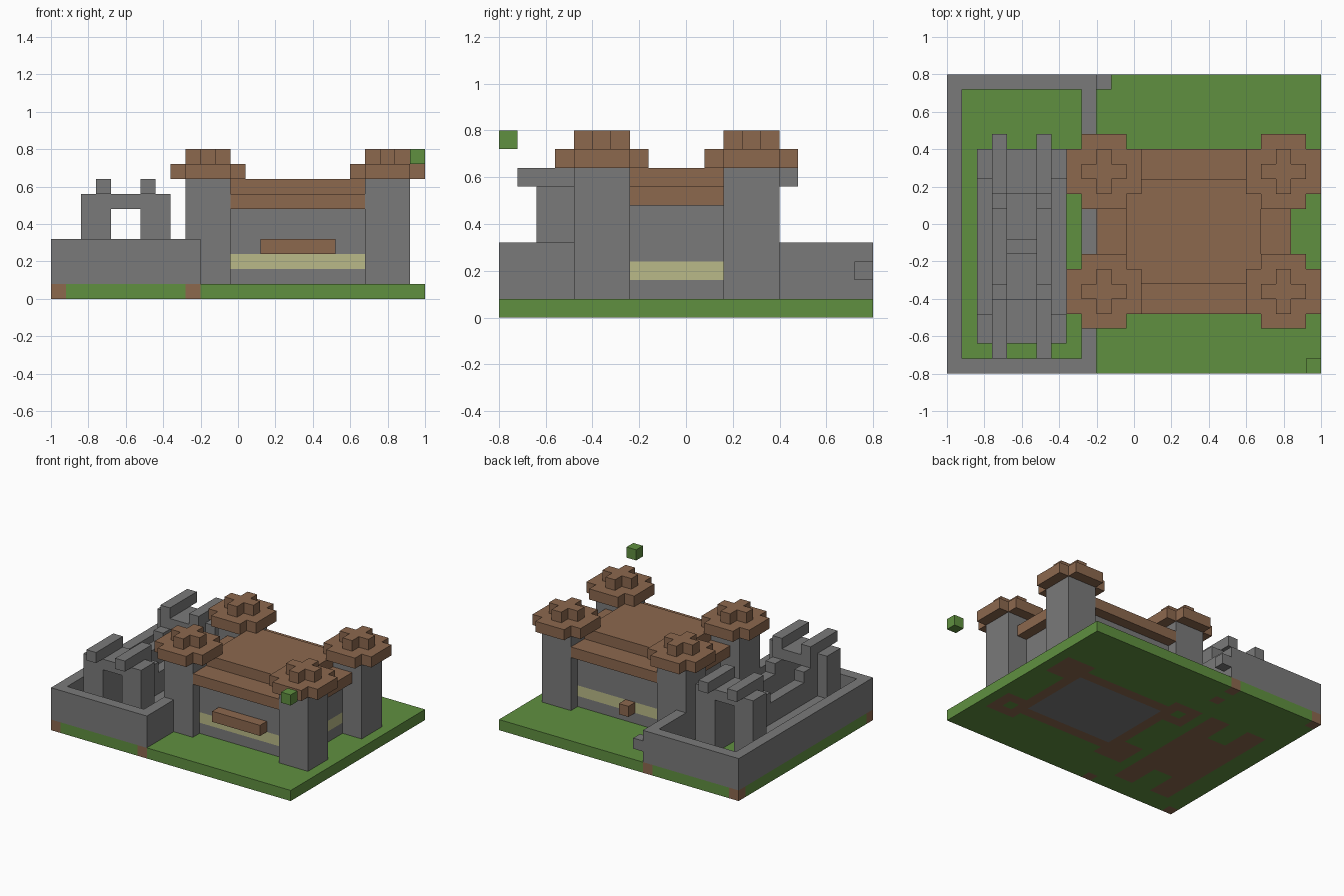
import bpy
import bmesh
from mathutils import Vector

default = bpy.data.objects.get("Cube")
if default:
    bpy.data.objects.remove(default, do_unlink=True)

U = 0.08  # block size


def material(name, rgb):
    m = bpy.data.materials.new(name)
    m.use_nodes = True
    m.diffuse_color = (*rgb, 1)
    m.node_tree.nodes["Principled BSDF"].inputs["Base Color"].default_value = (*rgb, 1)
    return m


stone = material("stone_grey", (0.195, 0.195, 0.195))
brown = material("wood_brown", (0.262, 0.138, 0.076))
green = material("grass_green", (0.117, 0.279, 0.051))
yellow = material("window_yellow", (0.49, 0.49, 0.246))


def finish(name, bm, mats):
    me = bpy.data.meshes.new(name)
    bm.to_mesh(me)
    bm.free()
    for m in mats:
        me.materials.append(m)
    ob = bpy.data.objects.new(name, me)
    bpy.context.collection.objects.link(ob)
    return ob


def boxes(name, mat, *spans):
    """One object of boxes, each given as (x0, x1, y0, y1, z0, z1)."""
    bm = bmesh.new()
    for x0, x1, y0, y1, z0, z1 in spans:
        lo, hi = Vector((x0, y0, z0)), Vector((x1, y1, z1))
        new = bmesh.ops.create_cube(bm, size=1)["verts"]
        bmesh.ops.scale(bm, vec=hi - lo, verts=new)
        bmesh.ops.translate(bm, vec=(lo + hi) / 2, verts=new)
    return finish(name, bm, [mat])


def inside(p, x0, x1, y0, y1):
    return x0 < p.x < x1 and y0 < p.y < y1


TOWERS = [(x, y) for x in (-0.16, 0.8) for y in (-0.36, 0.28)]
POSTS = [(x, y) for x in (-0.96, -0.24) for y in (-0.76, 0.76)] + [(-0.24, 0.6)]


def ground_material(p):
    """0 grass, 1 brown footing, 2 stone floor."""
    if any(inside(p, x - U / 2, x + U / 2, y - U / 2, y + U / 2) for x, y in POSTS):
        return 1
    for x, y in TOWERS:
        if inside(p, x - 0.12, x + 0.12, y - 0.12, y + 0.12):
            open_core = (x < 0) != (y < 0) and inside(p, x - 0.04, x + 0.04, y - 0.04, y + 0.04)
            return 0 if open_core else 1
    if inside(p, -0.04, 0.68, -0.32, 0.24):
        return 2
    if inside(p, -0.12, 0.76, -0.4, 0.32):
        return 1
    if inside(p, -0.84, -0.36, -0.64, 0.4):
        passage = inside(p, -0.68, -0.52, -1, -0.4) or inside(p, -0.68, -0.52, 0.16, 1)
        return 0 if passage else 1
    return 0


# Ground slab with coloured footings
bm = bmesh.new()
bmesh.ops.create_grid(bm, x_segments=25, y_segments=20, size=1)
for v in bm.verts:
    v.co.y *= 0.8
top = bmesh.ops.extrude_face_region(bm, geom=bm.faces[:])["geom"]
bmesh.ops.translate(bm, vec=(0, 0, U), verts=[g for g in top if isinstance(g, bmesh.types.BMVert)])
bmesh.ops.recalc_face_normals(bm, faces=bm.faces[:])
for f in bm.faces:
    f.material_index = ground_material(f.calc_center_median() - f.normal * U / 2)
finish("ground", bm, [green, brown, stone])

# Courtyard wall
boxes("courtyard_wall", stone,
      (-1, -0.2, -0.8, -0.72, U, 0.32), (-1, -0.2, 0.72, 0.8, U, 0.32),
      (-1, -0.92, -0.72, 0.72, U, 0.32), (-0.28, -0.2, -0.72, 0.72, U, 0.32))
boxes("wall_stub", stone, (-0.2, -0.12, 0.72, 0.8, 0.16, 0.24))
boxes("floating_block", green, (0.92, 1, -0.8, -0.72, 0.72, 0.8))

# Corner towers with stepped crowns
for i, (x, y) in enumerate(TOWERS):
    def layer(a, b, z):
        return (x - a, x + a, y - b, y + b, z, z + U)
    boxes(f"tower_{i}", stone, (x - 0.12, x + 0.12, y - 0.12, y + 0.12, U, 0.64))
    boxes(f"tower_crown_{i}", brown, layer(0.2, 0.12, 0.64), layer(0.12, 0.2, 0.64),
          layer(0.12, 0.04, 0.72), layer(0.04, 0.12, 0.72))

# Hall with window band, roof and ledges
hall = (-0.12, 0.76, -0.4, 0.32)
boxes("hall_base", stone, (*hall, U, 0.16))
boxes("hall_windows", yellow, (*hall, 0.16, 0.24))
boxes("hall_walls", stone, (*hall, 0.24, 0.48))
boxes("hall_eaves", brown, (-0.04, 0.68, -0.48, 0.4, 0.48, 0.56),
      (-0.2, 0.84, -0.24, 0.16, 0.48, 0.56))
boxes("hall_roof", brown, (-0.04, 0.68, -0.32, 0.24, 0.56, 0.64))
boxes("front_ledge", brown, (0.12, 0.52, -0.48, -0.4, 0.24, 0.32))
boxes("back_ledge", brown, (0.2, 0.28, 0.32, 0.4, 0.16, 0.24))

# Gatehouse: the two ends mirror about its middle
MID = -0.12


def ends(name, *spans):
    flipped = [(a, b, 2 * MID - d, 2 * MID - c, e, f) for a, b, c, d, e, f in spans]
    boxes(name, stone, *spans, *flipped)


ends("gate_pillars", (-0.84, -0.68, -0.64, -0.48, U, 0.56), (-0.52, -0.36, -0.64, -0.48, U, 0.56))
ends("gate_lintels", (-0.68, -0.52, -0.64, -0.4, 0.48, 0.56))
ends("gate_top_bars", (-0.76, -0.68, -0.72, -0.4, 0.56, 0.64), (-0.52, -0.44, -0.72, -0.4, 0.56, 0.64))
ends("gate_steps", (-0.76, -0.68, -0.48, -0.4, U, 0.56), (-0.52, -0.44, -0.48, -0.4, U, 0.56),
     (-0.76, -0.68, -0.4, -0.32, U, 0.48), (-0.52, -0.44, -0.4, -0.32, U, 0.48))
boxes("gate_rails", stone, (-0.76, -0.68, -0.32, 0.08, U, 0.4), (-0.52, -0.44, -0.32, 0.08, U, 0.4))
boxes("gate_side_ledges", stone, (-0.84, -0.76, -0.48, 0.24, U, 0.24),
      (-0.44, -0.36, -0.48, 0.24, U, 0.24))
boxes("gate_walkway", stone, (-0.68, -0.52, -0.4, 0.16, U, 0.24))
boxes("gate_walkway_sill", stone, (-0.68, -0.52, -0.16, -0.08, U, 0.32))
